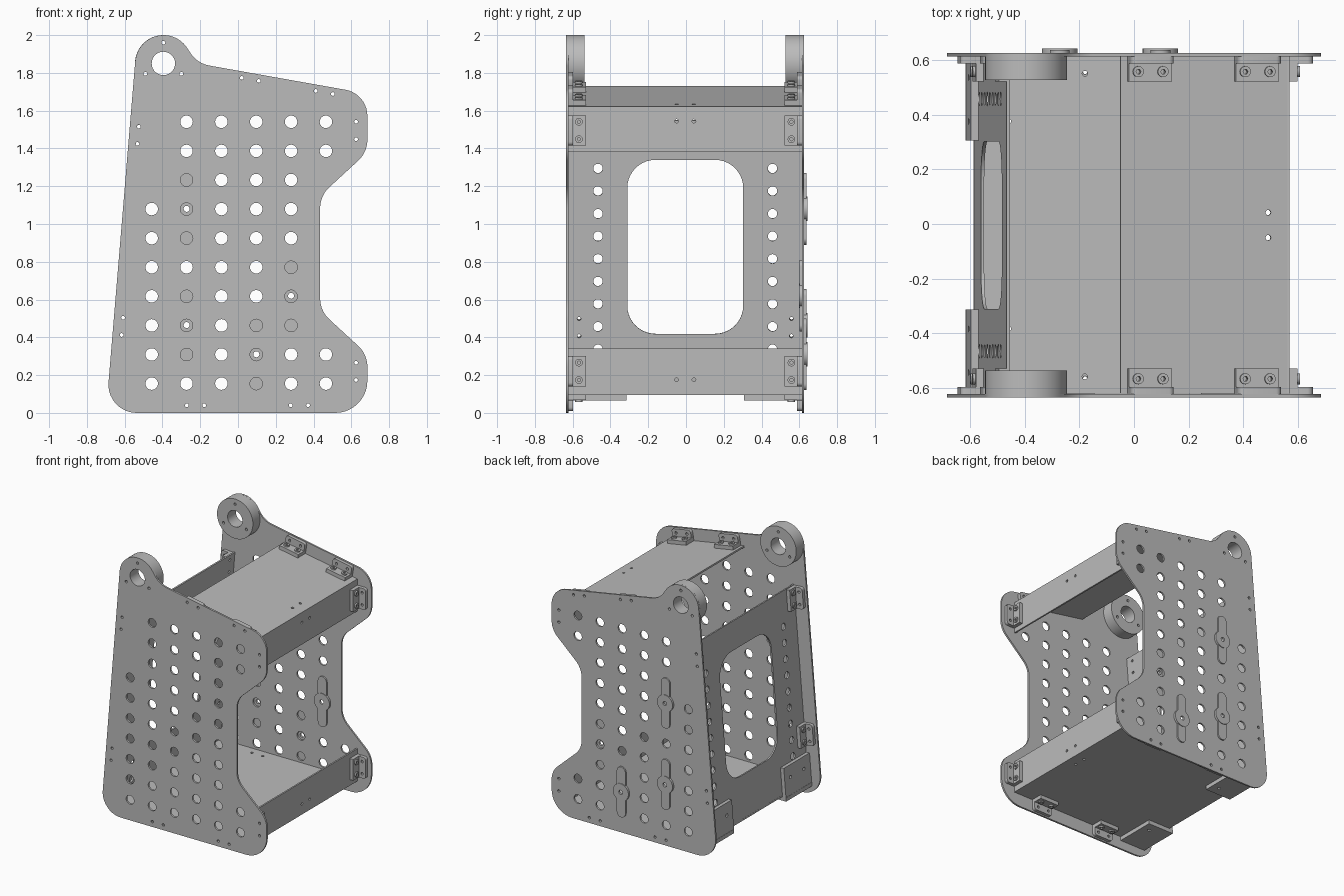
import bpy, bmesh, math
from mathutils import Vector, Matrix

if "Cube" in bpy.data.objects:
    bpy.data.objects.remove(bpy.data.objects["Cube"])

grey = bpy.data.materials.new("plain grey")
grey.use_nodes = True
grey.diffuse_color = (0.5, 0.5, 0.5, 1)
grey.node_tree.nodes["Principled BSDF"].inputs["Base Color"].default_value = (0.5, 0.5, 0.5, 1)

X, Y, Z = Vector((1, 0, 0)), Vector((0, 1, 0)), Vector((0, 0, 1))
FRONT, BACK, MID = -0.622, 0.613, -0.004     # inner faces of the side plates
HALF = (BACK - FRONT) / 2


def circle(x, y, r, n=28):
    return [(x + r * math.cos(math.tau * i / n), y + r * math.sin(math.tau * i / n)) for i in range(n)]


def rect(x0, y0, x1, y1):
    return [(x0, y0), (x1, y0), (x1, y1), (x0, y1)]


def rounded(corners, steps=10):
    """Fillet each (x, y, radius) corner of a polygon."""
    out = []
    for i, (x, y, r) in enumerate(corners):
        p = Vector((x, y))
        a = (Vector(corners[i - 1][:2]) - p).normalized()
        b = (Vector(corners[(i + 1) % len(corners)][:2]) - p).normalized()
        half = a.angle(b) / 2
        c = p + (a + b).normalized() * (r / math.sin(half))
        s, e = p + a * (r / math.tan(half)) - c, p + b * (r / math.tan(half)) - c
        turn = s.angle_signed(e)
        for k in range(steps + 1):
            t = -turn * k / steps
            out.append((c.x + s.x * math.cos(t) - s.y * math.sin(t),
                        c.y + s.x * math.sin(t) + s.y * math.cos(t)))
    return out


def sheet(name, loops, origin, u, v, thick):
    """Outline with holes in the u, v plane, thickened along u x v."""
    cu = bpy.data.curves.new(name, 'CURVE')
    cu.dimensions, cu.fill_mode, cu.extrude = '2D', 'BOTH', thick / 2
    for loop in loops:
        sp = cu.splines.new('POLY')
        sp.points.add(len(loop) - 1)
        for pt, (x, y) in zip(sp.points, loop):
            pt.co = (x, y, 0, 1)
        sp.use_cyclic_u = True
    tmp = bpy.data.objects.new(name, cu)
    me = bpy.data.meshes.new_from_object(tmp)
    bpy.data.objects.remove(tmp)
    bpy.data.curves.remove(cu)
    w = u.cross(v)
    frame = Matrix((u, v, w)).transposed().to_4x4()
    frame.translation = Vector(origin) + w * thick / 2
    bm = bmesh.new()
    bm.from_mesh(me)
    bmesh.ops.remove_doubles(bm, verts=bm.verts, dist=1e-5)
    bm.transform(frame)
    bmesh.ops.recalc_face_normals(bm, faces=bm.faces)
    bm.to_mesh(me)
    bm.free()
    me.shade_smooth()
    me.set_sharp_from_angle(angle=math.radians(30))
    me.materials.clear()
    me.materials.append(grey)
    ob = bpy.data.objects.new(name, me)
    bpy.context.collection.objects.link(ob)
    return ob


# Panel directions: the rear wall leans and the shelf slopes
lean = Vector((0.083, 0, 1)).normalized()
lean_out = Vector((-lean.z, 0, lean.x))
slope = Vector((0.985, 0, -0.174)).normalized()
slope_up = Vector((-slope.z, 0, slope.x))
wall_foot = Vector((-0.587, 0, 0.1))
shelf_rear = Vector((-0.05, 0, 1.73))

# Mounting brackets: point on panel, direction along it, panel outward normal
mounts = [(shelf_rear + slope * d, slope, slope_up) for d in (0.107, 0.505)]
mounts += [(Vector((0.57, 0, z)), Z, X) for z in (1.495, 0.22)]
mounts += [(Vector((x, 0, 0.095)), X, -Z) for x in (-0.225, 0.325)]
mounts += [(wall_foot + lean * d, lean, lean_out) for d in (1.37, 0.355)]

# Side plates with hole grid, hub bores and bracket holes
outline = rounded([(-0.699, 0, 0.15), (0.685, 0, 0.17), (0.685, 0.31, 0.15), (0.435, 0.54, 0.15),
                   (0.435, 1.15, 0.15), (0.685, 1.38, 0.15), (0.685, 1.69, 0.14),
                   (-0.215, 1.85, 0.15), (-0.314, 2.0, 0.15), (-0.5325, 2.0, 0.15)])
hub = (-0.395, 1.85)
hub_holes = [circle(*hub, 0.062)]
for k in range(3):
    a = math.radians(90 + 120 * k)
    hub_holes.append(circle(hub[0] + 0.11 * math.cos(a), hub[1] + 0.11 * math.sin(a), 0.01, 12))
holes = list(hub_holes)
for col in range(6):
    for row in range(10):
        if (col == 0 and row > 6) or (col == 5 and 1 < row < 8):
            continue
        holes.append(circle(-0.457 + 0.1845 * col, 0.155 + 0.154 * row, 0.033))
for p, along, out in mounts:
    for s in (-0.046, 0.046):
        q = p + along * s + out * 0.055
        holes.append(circle(q.x, q.z, 0.01, 12))
sheet("front_side_plate", [outline] + holes, (0, FRONT, 0), X, Z, 0.014)
sheet("back_side_plate", [outline] + holes, (0, 0.626, 0), X, Z, 0.013)

# Hub rings inside the plates
for name, y in (("front_hub_ring", FRONT + 0.085), ("back_hub_ring", BACK)):
    sheet(name, [circle(*hub, 0.15, 56)] + hub_holes, (0, y, 0), X, Z, 0.085)

# L brackets with screw heads
for side, y, inward in (("front", FRONT, Y), ("back", BACK, -Y)):
    for i, (p, along, out) in enumerate(mounts):
        o = Vector((p.x, y, p.z))
        tag = f"{side}_{i + 1}"
        u = along if along.cross(inward).dot(out) > 0 else -along
        spots = [circle(s, 0.055, 0.01, 12) for s in (-0.046, 0.046)]
        sheet("bracket_base_" + tag, [rect(-0.08, 0, 0.08, 0.092)] + spots, o, u, inward, 0.028)
        u2 = along if along.cross(out).dot(inward) > 0 else -along
        ear = rounded([(-0.08, 0.028, 0.001), (0.08, 0.028, 0.001), (0.08, 0.085, 0.02), (-0.08, 0.085, 0.02)], 5)
        sheet("bracket_ear_" + tag, [ear] + spots, o, u2, out, 0.025)
        for s in (-0.046, 0.046):
            sheet("screw_" + tag, [circle(s, 0.055, 0.02, 20), circle(s, 0.055, 0.009, 6)],
                  o + out * 0.028, u, inward, 0.01)

# Rear wall with window, two hole rows and bracket holes
r = 0.15
window = rounded([(-0.307, 0.32, r), (0.307, 0.32, r), (0.307, 1.245, r), (-0.307, 1.245, r)])
wall_holes = [window]
for s in (-1, 1):
    wall_holes += [circle(s * 0.462, 1.199 - 0.12 * k, 0.025, 20) for k in range(10)]
    wall_holes += [circle(s * 0.562, d, 0.01, 12) for d in (0.309, 0.401, 1.324, 1.416)]
sheet("rear_wall", [rect(-HALF, 0, HALF, 1.455)] + wall_holes, wall_foot + Y * MID, Y, lean, 0.012)

# Sloped shelf and floor, each with a front flap
pair = [circle(0.55, s * 0.046, 0.01, 12) for s in (-1, 1)]
sheet("shelf", [rect(0, -HALF, 0.629, HALF)] + pair, shelf_rear - slope_up * 0.012 + Y * MID, slope, Y, 0.012)
floor_holes = [circle(x, s * y, 0.01, 12) for s in (-1, 1)
               for x, y in ((-0.18, 0.555), (-0.27, 0.555), (-0.46, 0.38), (0.49, 0.046))]
sheet("floor", [rect(-0.587, -HALF, 0.57, HALF)] + floor_holes, (0, MID, 0.095), X, Y, 0.012)
for name, z0, z1, zh in (("shelf_flap", 1.38, 1.622, 1.545), ("floor_flap", 0.1, 0.34, 0.175)):
    dots = [circle(s * 0.046, zh, 0.01, 12) for s in (-1, 1)]
    sheet(name, [rect(-HALF, z0, HALF, z1)] + dots, (0.558, MID, 0), Y, Z, 0.012)

# Rear corner feet: an upright plate on the wall and a plate under the floor
for side, s in (("front", -1), ("back", 1)):
    a, b = sorted((s * 0.31, s * HALF))
    up_holes = [circle(s * y, 0.12, 0.012, 12) for y in (0.38, 0.54)]
    sheet(side + "_corner_upright", [rect(a, -0.03, b, 0.21)] + up_holes,
          wall_foot + lean_out * 0.028 + Y * MID, Y, lean, 0.028)
    sheet(side + "_corner_sole", [rect(-0.617, a, -0.4, b), circle(-0.46, s * 0.38, 0.012, 12)],
          (0, MID, 0.065), X, Y, 0.03)

# Slotted sliders on the back plate: three outside, one inside
bar = rounded([(-0.036, -0.19, 0.035), (0.036, -0.19, 0.035), (0.036, 0.19, 0.035), (-0.036, 0.19, 0.035)], 8)
bore = circle(0, 0, 0.016, 16)
for x, z, outside in ((-0.272, 1.08, 1), (-0.272, 0.465, 1), (0.097, 0.31, 1), (0.281, 0.62, 0)):
    for name, shape, t in (("slider_bar", bar, 0.011), ("slider_boss", circle(0, 0, 0.065, 32), 0.016)):
        y = 0.626 + t if outside else BACK
        sheet(name, [shape, bore], (x, y, z), X, Z, t)
